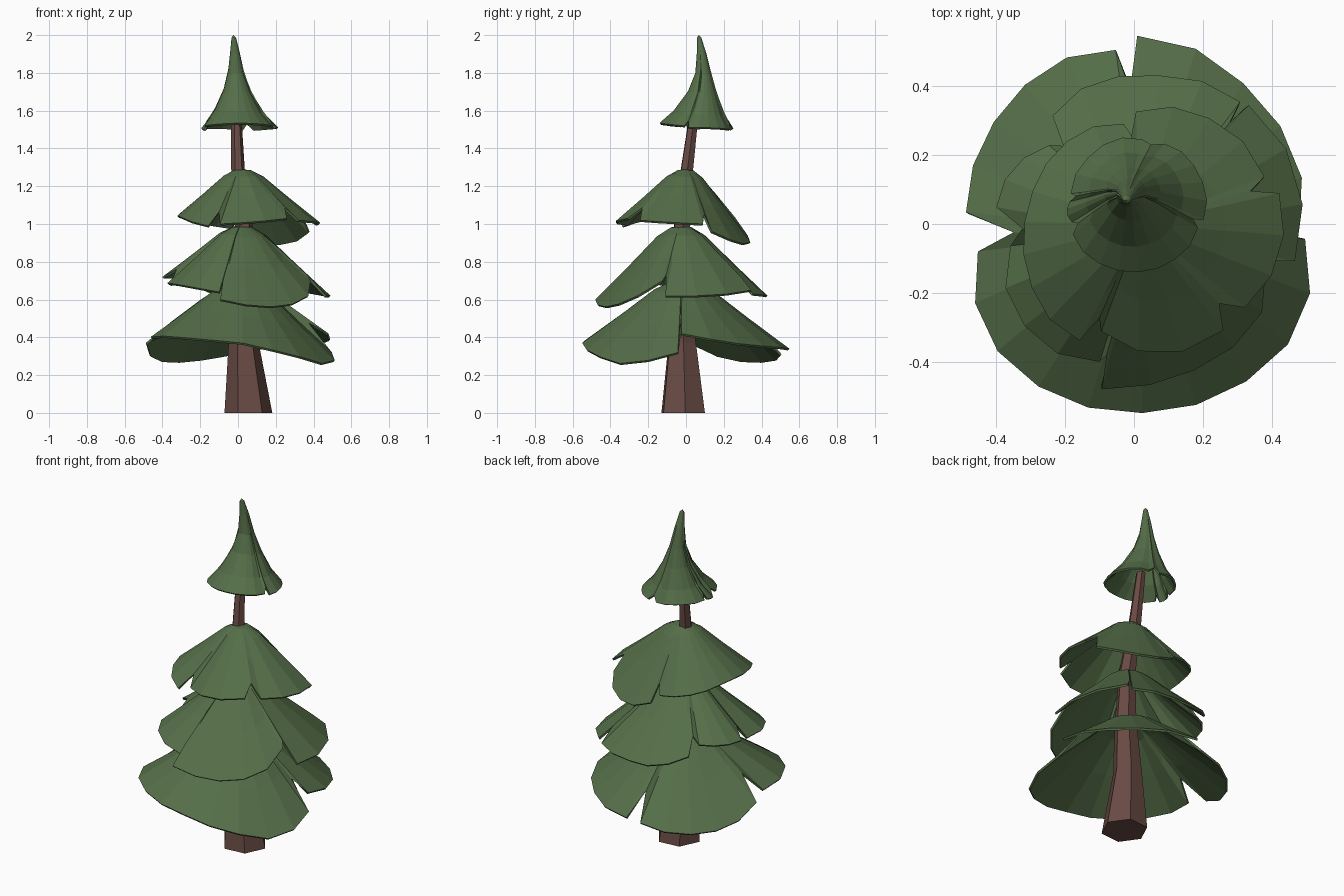
import bpy, bmesh, math
from mathutils import Vector

if "Cube" in bpy.data.objects:
    bpy.data.objects.remove(bpy.data.objects["Cube"])


def material(name, color):
    m = bpy.data.materials.new(name)
    m.diffuse_color = color
    m.use_nodes = True
    m.node_tree.nodes["Principled BSDF"].inputs["Base Color"].default_value = m.diffuse_color
    return m


GREEN = material("needles", (0.09, 0.155, 0.065, 1))
BROWN = material("bark", (0.14, 0.07, 0.058, 1))


def sample(values, t):
    """Evenly spaced values, linearly interpolated at t in 0..1."""
    f = t * (len(values) - 1)
    i = min(int(f), len(values) - 2)
    return values[i] + (values[i + 1] - values[i]) * (f - i)


def curve(points, s):
    """Piecewise linear y(s) through (s, y) points."""
    for (a, ya), (b, yb) in zip(points, points[1:]):
        if s <= b:
            return ya + (yb - ya) * (s - a) / (b - a)
    return points[-1][1]


def make_object(name, bm, mat):
    mesh = bpy.data.meshes.new(name)
    bm.to_mesh(mesh)
    bm.free()
    mesh.materials.append(mat)
    ob = bpy.data.objects.new(name, mesh)
    bpy.context.collection.objects.link(ob)
    return ob


def tier(name, apex, centre, lobes, notch, profile, sway=(0, 0)):
    """Shell of drooping lobes; each lobe is (start, end angle, radii, heights),
    with a notch cut back towards the apex between neighbours."""
    columns = []
    for k, (a0, a1, radii, heights) in enumerate(lobes):
        n = max(3, round(abs(a1 - a0) / 17))
        for i in range(n + 1):
            t = i / n
            r = sample(radii, t) * (0.96 if i in (0, n) else 1)
            columns.append((a0 + (a1 - a0) * t, r, sample(heights, t), 1.0))
        nxt = lobes[(k + 1) % len(lobes)]
        start = nxt[0] - (360 if k == len(lobes) - 1 else 0)
        columns.append(((a1 + start) / 2, (radii[-1] + nxt[2][0]) / 2,
                        (heights[-1] + nxt[3][0]) / 2, notch))
    bm = bmesh.new()
    top = bm.verts.new(apex)
    rows = [s for s, _ in profile[1:]]
    grid = []
    for a, r, z, cut in columns:
        a = math.radians(a)
        rim = (centre[0] + r * math.cos(a), centre[1] + r * math.sin(a), z)
        col = []
        for s in rows:
            s *= cut
            d = curve(profile, s)
            bend = math.sin(math.pi * d)
            col.append(bm.verts.new((
                apex[0] + (rim[0] - apex[0]) * s + sway[0] * bend,
                apex[1] + (rim[1] - apex[1]) * s + sway[1] * bend,
                apex[2] + (rim[2] - apex[2]) * d)))
        grid.append(col)
    for p, q in zip(grid, grid[1:] + grid[:1]):
        bm.faces.new((top, q[0], p[0]))
        for j in range(len(rows) - 1):
            bm.faces.new((p[j], q[j], q[j + 1], p[j + 1]))
    bmesh.ops.recalc_face_normals(bm, faces=bm.faces)
    bm.normal_update()
    if sum(f.normal.z * f.calc_area() for f in bm.faces) < 0:
        bmesh.ops.reverse_faces(bm, faces=bm.faces)
    ob = make_object(name, bm, GREEN)
    mod = ob.modifiers.new("thickness", "SOLIDIFY")
    mod.thickness = 0.012
    mod.offset = -1
    return ob


# Trunk: bent, tapering six-sided stem
bm = bmesh.new()
rings = []
for x, y, z, r in [(.055, -.015, 0, .127), (.03, -.02, .37, .08),
                   (.03, -.035, .70, .06), (.03, -.02, 1.0, .047),
                   (0, .005, 1.29, .036), (-.01, .045, 1.6, .026)]:
    rings.append([bm.verts.new((x + r * math.cos(math.radians(5 + 60 * i)),
                                y + r * math.sin(math.radians(5 + 60 * i)), z))
                  for i in range(6)])
for lo, hi in zip(rings, rings[1:]):
    for i in range(6):
        j = (i + 1) % 6
        bm.faces.new((lo[i], lo[j], hi[j], hi[i]))
bm.faces.new(rings[0][::-1])
bm.faces.new(rings[-1])
make_object("trunk", bm, BROWN)

DOME = [(0, 0), (.12, .02), (.28, .14), (.6, .53), (1, 1)]
SPIRE = [(0, 0), (.06, .03), (.13, .2), (.22, .43), (.4, .64), (.7, .86), (1, 1)]

# Bottom tier: three broad lobes
tier("bottom_tier", (.02, -.02, .70), (0, 0), [
    (-5, -170, [.52, .57, .56, .55, .55, .54, .48],
     [.32, .25, .31, .37, .395, .41, .39]),
    (-184, -264, [.51, .495, .51, .52, .53], [.37, .29, .27, .28, .31]),
    (-271, -363, [.57, .52, .51, .50], [.34, .35, .37, .42]),
], .72, DOME)

# Lower middle tier: five lobes
tier("lower_middle_tier", (.02, -.025, .99), (0, 0), [
    (46, -13, [.50, .49, .50], [.65, .62, .62]),
    (-18, -101, [.42, .46, .46, .46, .51], [.70, .60, .56, .565, .60]),
    (-104, -170, [.43, .44, .43, .38], [.64, .67, .69, .68]),
    (-187, -223, [.42, .385, .35], [.72, .72, .72]),
    (-233, -311, [.41, .43, .44, .49], [.68, .62, .62, .63]),
], .82, DOME)

# Upper middle tier: four lobes
tier("upper_middle_tier", (.02, 0, 1.29), (0, 0), [
    (12, -37, [.45, .43, .42], [1.0, 1.01, 1.02]),
    (-50, -107, [.42, .385, .34], [1.03, 1.01, 1.0]),
    (-115, -264, [.39, .345, .31, .31, .305], [.99, 1.04, 1.05, 1.01, .98]),
    (-271, -340, [.34, .365, .39, .42], [.94, .89, .90, .96]),
], .80, DOME)

# Top tier: curved pointed cap
tier("top_tier", (-.025, .068, 2.0), (.005, .055), [
    (-20, -155, [.20, .195, .195, .20, .21], [1.52, 1.53, 1.535, 1.53, 1.52]),
    (-165, -183, [.20, .20], [1.50, 1.51]),
    (-190, -276, [.20, .195, .20, .20], [1.51, 1.51, 1.51, 1.50]),
    (-295, -372, [.205, .205, .21], [1.50, 1.51, 1.51]),
], .86, SPIRE, (.008, .028))
